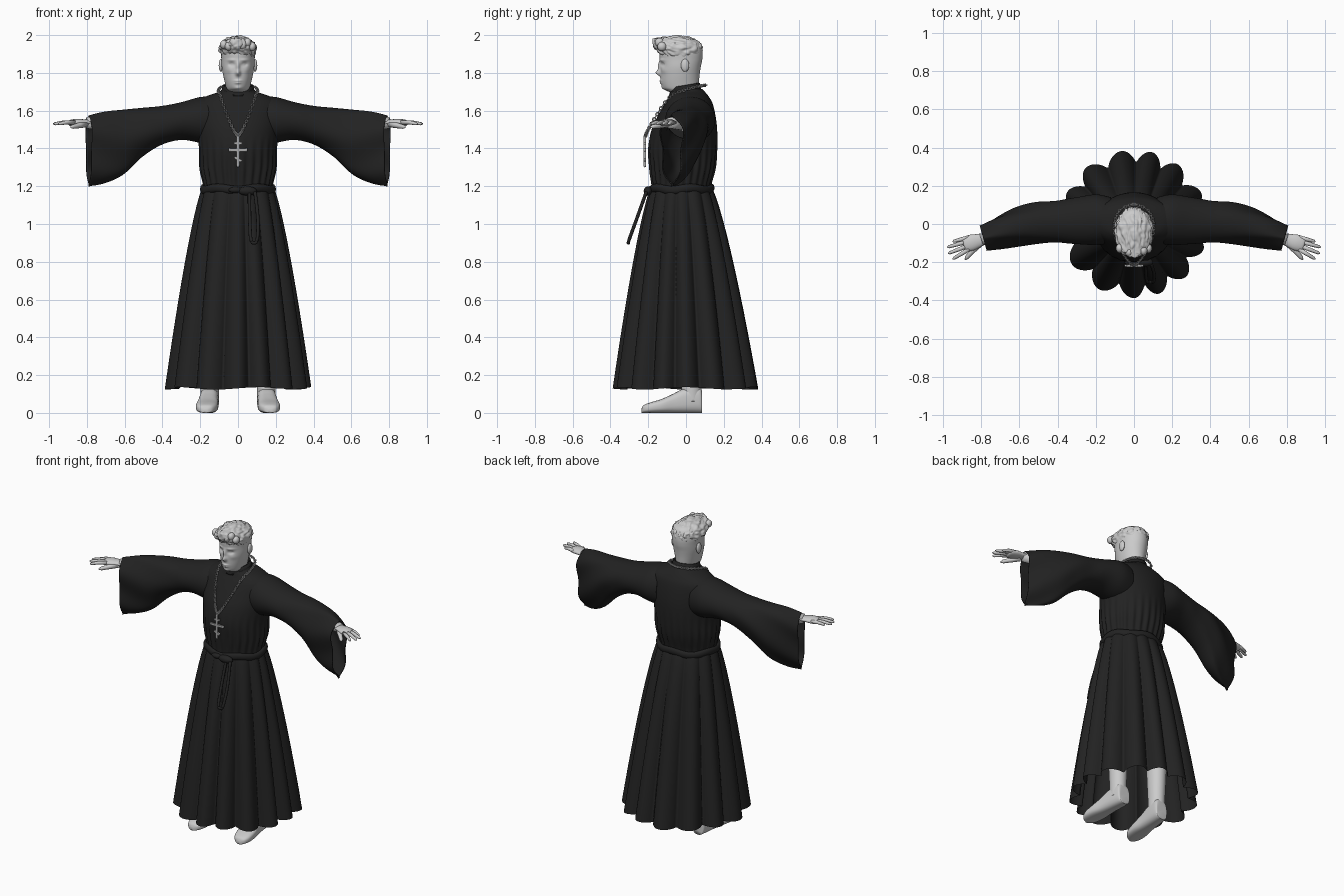
import bpy, bmesh, math
from math import sin, cos, pi, tau, exp
from mathutils import Vector, noise

cube = bpy.data.objects.get("Cube")
if cube:
    bpy.data.objects.remove(cube, do_unlink=True)


def material(name, value):
    m = bpy.data.materials.new(name)
    m.use_nodes = True
    color = (value, value, value, 1)
    m.diffuse_color = color
    m.node_tree.nodes["Principled BSDF"].inputs["Base Color"].default_value = color
    return m


BLACK = material("black cloth", 0.016)
PALE = material("pale grey", 0.6)
METAL = material("grey metal", 0.4)


def finish(name, bm, mat, smooth=True):
    bmesh.ops.recalc_face_normals(bm, faces=bm.faces)
    mesh = bpy.data.meshes.new(name)
    for f in bm.faces:
        f.smooth = smooth
    bm.to_mesh(mesh)
    bm.free()
    mesh.materials.append(mat)
    obj = bpy.data.objects.new(name, mesh)
    bpy.context.collection.objects.link(obj)
    return obj


def add_loft(bm, rings, caps=True, loop=False):
    rows = [[bm.verts.new(p) for p in ring] for ring in rings]
    n = len(rows[0])
    for a, b in zip(rows, rows[1:] + (rows[:1] if loop else [])):
        for i in range(n):
            j = (i + 1) % n
            bm.faces.new((a[i], a[j], b[j], b[i]))
    if caps and not loop:
        bm.faces.new(rows[0])
        bm.faces.new(rows[-1])


def loft(name, rings, mat, caps=True, loop=False):
    bm = bmesh.new()
    add_loft(bm, rings, caps, loop)
    return finish(name, bm, mat)


def resample(rows, n):
    """Smooth curve through rows of numbers, n samples."""
    out = []
    for k in range(n):
        t = k / (n - 1) * (len(rows) - 1)
        i = min(int(t), len(rows) - 2)
        u = t - i
        a, b, c, d = (rows[max(0, min(len(rows) - 1, i + o))] for o in (-1, 0, 1, 2))
        out.append([q + u / 2 * (r - p + u * (2*p - 5*q + 4*r - s + u * (3*(q - r) + s - p)))
                    for p, q, r, s in zip(a, b, c, d)])
    return out


def tube(name, points, radii, mat, flat=1.0, sides=12, loop=False):
    pts = [Vector(p) for p in points]
    rings = []
    for i, p in enumerate(pts):
        if loop:
            d = pts[(i + 1) % len(pts)] - pts[i - 1]
        else:
            d = pts[min(i + 1, len(pts) - 1)] - pts[max(i - 1, 0)]
        side = d.cross(Vector((0, 0, 1)) if abs(d.normalized().z) < 0.9 else Vector((0, 1, 0))).normalized()
        up = side.cross(d).normalized()
        r = radii[i] if isinstance(radii, list) else radii
        rings.append([p + r * (side * cos(tau * k / sides) + up * flat * sin(tau * k / sides))
                      for k in range(sides)])
    return loft(name, rings, mat, loop=loop)


def ball(name, center, size, mat):
    bm = bmesh.new()
    bmesh.ops.create_uvsphere(bm, u_segments=24, v_segments=16, radius=1)
    for v in bm.verts:
        v.co = Vector(center) + v.co * Vector(size)
    return finish(name, bm, mat)


def angles(n):
    return [tau * k / n for k in range(n)]


# Robe body: oval sections (height, half width, front, back), gathered at the waist
TORSO = [(1.15, .185, -.185, .135), (1.2, .18, -.18, .13), (1.3, .2, -.192, .155),
         (1.4, .205, -.2, .165), (1.5, .215, -.182, .165), (1.58, .222, -.145, .155),
         (1.64, .22, -.112, .14), (1.675, .17, -.092, .12), (1.7, .1, -.085, .1), (1.715, .085, -.08, .085)]
rings = []
for z, w, f, b in resample(TORSO, 50):
    fold = 0.006 * max(0, 1 - abs(z - 1.27) / 0.2)
    rings.append([((w + fold * cos(26 * a)) * cos(a),
                   (f + b) / 2 + ((b - f) / 2 + fold * cos(26 * a)) * sin(a), z) for a in angles(156)])
loft("robe_body", rings, BLACK)

# Pleated skirt: scalloped folds that deepen towards the hem
FOLDS = [0, 25, 53, 76, 100, 130, 155, 182, 213, 242, 270, 290, 315, 340, 360]


def scallop(a):
    deg = math.degrees(a)
    for lo, hi in zip(FOLDS, FOLDS[1:]):
        if lo <= deg <= hi:
            return 1 - abs(cos(pi * (deg - lo) / (hi - lo))) ** 0.8


rings = []
for k in range(41):
    s = k / 40
    t = s ** 0.76
    ring = []
    for a in angles(280):
        cut = scallop(a) * (0.008 + 0.062 * t)
        rx, ry = .185 + .203 * t - cut, .158 + .23 * t - cut
        hem = 0.006 * cos(5 * a) * s
        ring.append((rx * cos(a), -.025 * (1 - t) + ry * sin(a), 1.2 - 1.07 * s + hem))
    rings.append(ring)
loft("skirt", rings, BLACK, caps=False)

# Waist sash, knot and hanging loop
tube("sash", [(.187 * cos(a), -.025 + .162 * sin(a), 1.185 + .006 * sin(5 * a)) for a in angles(72)],
     .014, BLACK, flat=1.6, loop=True)
ball("sash_knot", (.05, -.2, 1.175), (.05, .024, .024), BLACK)
ball("sash_bow", (-.015, -.2, 1.18), (.035, .018, .016), BLACK)
tube("sash_loop", resample([(.06, -.21, 1.17), (.062, -.26, 1.03), (.068, -.3, .92), (.085, -.305, .9),
                            (.102, -.3, .92), (.105, -.26, 1.03), (.09, -.21, 1.17)], 40), .009, BLACK)

# Stand collar, lower at the throat and open in front
rings = []
for r, h in ((.088, 0), (.078, .045), (.07, .045), (.075, 0)):
    rings.append([(r * cos(a) * 1.02, r * sin(a) - .005,
                   1.69 + h * (1 - .75 * exp(-((a - 1.5 * pi) / .35) ** 2)) + .012 * sin(a))
                  for a in angles(64)])
loft("collar", rings, BLACK, loop=True)

# Head and neck: oval sections shaped by soft facial bumps
HEAD = [(1.64, .06, -.06, .06), (1.69, .059, -.078, .06), (1.705, .06, -.1, .062), (1.72, .063, -.122, .064),
        (1.75, .07, -.132, .068), (1.79, .079, -.135, .072), (1.83, .086, -.136, .078), (1.87, .088, -.138, .086),
        (1.91, .09, -.14, .088), (1.95, .084, -.128, .08), (1.975, .06, -.1, .055), (1.985, .01, -.04, 0)]
# x, height, spread x, spread z, push forward
FACE = [(0, 1.8, .012, .015, .024), (0, 1.835, .009, .025, .013), (.034, 1.845, .015, .01, -.012),
        (.033, 1.845, .008, .006, .005), (.036, 1.868, .022, .007, .005), (0, 1.758, .018, .005, .008),
        (0, 1.747, .016, .005, .007), (0, 1.718, .018, .01, .006), (.048, 1.815, .018, .016, .004)]
rings = []
for z, w, f, b in resample(HEAD, 110):
    ring = []
    for a in angles(128):
        x, y = w * cos(a), (f + b) / 2 + (b - f) / 2 * sin(a)
        if sin(a) < 0:
            y -= sum(p * exp(-((abs(x) - cx) / sx) ** 2 - ((z - cz) / sz) ** 2) for cx, cz, sx, sz, p in FACE)
        ring.append((x, y, z))
    rings.append(ring)
loft("head", rings, PALE)

# Wavy hair cap with a raised front
bm = bmesh.new()
bmesh.ops.create_uvsphere(bm, u_segments=96, v_segments=64, radius=1)
for v in bm.verts:
    n = v.co.copy()
    wave = sin(17 * n.x + 5 * noise.noise(n * 2.2) + 4 * n.y) * .035 + noise.noise(n * 5) * .07
    p = n * (1 + wave)
    front = max(0, -n.y)
    lift = .055 * front ** 2 * max(0, 1 - abs(n.z - .3))
    v.co = (p.x * .099, -.04 + p.y * .126 - .2 * lift, 1.925 + p.z * (.071 if n.z > 0 else .075 - .045 * front) + lift * .7)
finish("hair", bm, PALE)
for i in range(7):
    x = -.075 + .025 * i
    ball("front_curl", (x, -.15 + 4 * x * x, 1.95 + .012 * sin(4 * i)), (.02, .024, .024), PALE)

# Neck chain made of alternating links
half = resample([(0, .105, 1.735), (.07, .075, 1.73), (.103, 0, 1.712), (.09, -.088, 1.67),
                 (.055, -.16, 1.57), (.022, -.203, 1.495), (0, -.215, 1.465)], 42)
path = [Vector(p) for p in half]
bm = bmesh.new()
for s in (1, -1):
    for i in range(len(path) - 1):
        a, b = (Vector((s * p.x, p.y, p.z)) for p in path[i:i + 2])
        d = (b - a).normalized()
        u = d.cross(Vector((1, 0, 0) if abs(d.x) < .8 else (0, 0, 1))).normalized()
        v = d.cross(u)
        if i % 2:
            u, v = v, -u
        link = []
        for t in angles(10):
            out = d * cos(t) * 1.3 + u * sin(t)
            link.append([(a + b) / 2 + out * (.007 + .003 * cos(k)) + v * .003 * sin(k) for k in angles(6)])
        add_loft(bm, link, loop=True)
finish("neck_chain", bm, METAL)


# Pendant with three bars, the lowest slanted
def bar(name, x, z, half_x, half_z, tilt=0):
    bm = bmesh.new()
    bmesh.ops.create_cube(bm, size=2)
    for v in bm.verts:
        px, pz = v.co.x * half_x, v.co.z * half_z
        v.co = (x + px * cos(tilt) + pz * sin(tilt), -.218 + v.co.y * .006, z + pz * cos(tilt) - px * sin(tilt))
    finish(name, bm, METAL, smooth=False)


bar("cross_upright", 0, 1.385, .007, .075)
bar("cross_top_bar", 0, 1.428, .02, .006)
bar("cross_main_bar", 0, 1.392, .042, .007)
bar("cross_low_bar", 0, 1.343, .022, .006, .5)
for x, z in ((-.043, 1.392), (.043, 1.392), (0, 1.31), (0, 1.458)):
    ball("cross_tip", (x, -.218, z), (.008, .007, .01), METAL)

# Limbs, built for each side
SLEEVE = [(.12, 1.675, 1.42, -.1, .14), (.2, 1.672, 1.43, -.11, .155), (.3, 1.645, 1.445, -.105, .14),
          (.4, 1.625, 1.42, -.1, .125), (.5, 1.615, 1.355, -.11, .12), (.6, 1.605, 1.26, -.125, .095),
          (.7, 1.595, 1.215, -.14, .05), (.79, 1.575, 1.2, -.15, 0)]
FOOT = [(.086, .03, .06), (.08, .043, .13), (.04, .048, .14), (-.02, .05, .125), (-.07, .052, .1),
        (-.13, .058, .073), (-.19, .054, .055), (-.225, .036, .04), (-.236, .012, .02)]
FINGERS = [(-.07, .95, -.092), (-.09, .979, -.122), (-.112, .975, -.155), (-.132, .95, -.184)]


def squared(v):
    return math.copysign(abs(v) ** .7, v)


for s, side in ((1, "left"), (-1, "right")):
    # Wide hanging sleeve with soft folds
    rings = []
    for x, top, low, f, b in resample(SLEEVE, 48):
        flare = max(0, (x - .35) / .44)
        ring = []
        for a in angles(72):
            w = (1 - .22 * flare * (1 - sin(a))) * (b - f) / 2
            y = (f + b) / 2 + w * cos(a) + .009 * flare * sin(5 * a + 14 * x)
            ring.append((s * (x + .28 * flare * (y + .075)), y, (top + low) / 2 + (top - low) / 2 * sin(a)))
        rings.append(ring)
    sleeve = loft(side + "_sleeve", rings, BLACK, caps=False)
    thick = sleeve.modifiers.new("thickness", "SOLIDIFY")
    thick.thickness = .006

    # Forearm, palm, fingers and thumb
    tube(side + "_forearm", [(s * .5, .0, 1.535), (s * .7, -.05, 1.535), (s * .8, -.082, 1.535)],
         [.045, .036, .03], PALE, sides=20)
    tube(side + "_palm", resample([(s * .76, -.07, 1.537), (s * .81, -.085, 1.538), (s * .85, -.097, 1.538),
                                   (s * .885, -.107, 1.535), (s * .895, -.11, 1.535)], 16),
         [r[0] for r in resample([(.028,), (.034,), (.042,), (.038,), (.02,)], 16)], PALE, flat=.45, sides=20)
    for y, tx, ty in FINGERS:
        base, tip = Vector((s * .865, y, 1.538)), Vector((s * tx, ty, 1.53))
        tube(side + "_finger", [base, base.lerp(tip, .5) + Vector((0, 0, .004)), base.lerp(tip, .92), tip],
             [.0115, .0105, .008, .003], PALE)
    tube(side + "_thumb", [(s * .805, -.1, 1.53), (s * .84, -.135, 1.522), (s * .875, -.175, 1.515), (s * .885, -.187, 1.513)],
         [.018, .015, .011, .004], PALE)

    ball(side + "_ear", (s * .09, -.005, 1.84), (.012, .022, .034), PALE)

    # Boot: foot and shaft
    rings = [[(s * (.152 - .08 * y) + w * squared(cos(a)), y, h / 2 * (1 + squared(sin(a)))) for a in angles(32)]
             for y, w, h in resample(FOOT, 40)]
    loft(side + "_boot_foot", rings, PALE)
    rings = [[(s * .15 + w * cos(a), .03 + w * 1.1 * sin(a), z) for a in angles(32)]
             for z, w in resample([(.06, .048), (.15, .049), (.3, .055), (.5, .062), (.9, .075)], 20)]
    loft(side + "_boot_shaft", rings, PALE)
